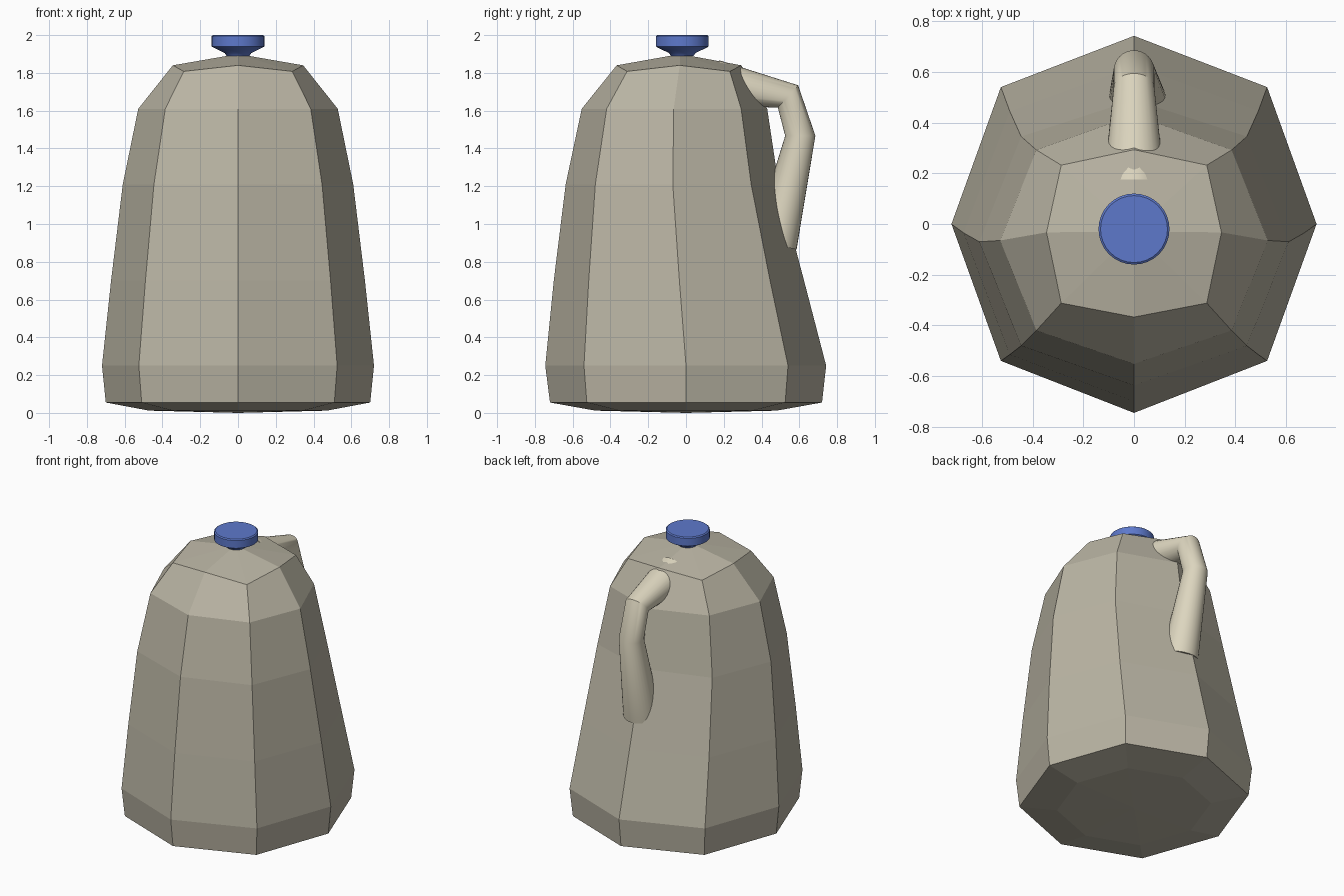
import bpy, bmesh, math
from mathutils import Vector

if "Cube" in bpy.data.objects:
    bpy.data.objects.remove(bpy.data.objects["Cube"])


def material(name, rgb):
    m = bpy.data.materials.new(name)
    m.diffuse_color = (*rgb, 1)
    m.use_nodes = True
    m.node_tree.nodes["Principled BSDF"].inputs["Base Color"].default_value = m.diffuse_color
    return m


def loft(name, rings, mat, start=None, end=None, smooth=False):
    """Skin a list of rings; each end closes to a point or with a flat face."""
    bm = bmesh.new()
    loops = [[bm.verts.new(p) for p in ring] for ring in rings]
    n = len(loops[0])
    for a, b in zip(loops, loops[1:]):
        for i in range(n):
            j = (i + 1) % n
            bm.faces.new((a[i], a[j], b[j], b[i]))
    for loop, tip in ((loops[0], start), (loops[-1], end)):
        if tip is None:
            bm.faces.new(loop)
        else:
            v = bm.verts.new(tip)
            for i in range(n):
                bm.faces.new((loop[i], loop[(i + 1) % n], v))
    bmesh.ops.recalc_face_normals(bm, faces=bm.faces)
    me = bpy.data.meshes.new(name)
    bm.to_mesh(me)
    bm.free()
    ob = bpy.data.objects.new(name, me)
    bpy.context.collection.objects.link(ob)
    me.materials.append(mat)
    if smooth:
        bpy.ops.object.select_all(action='DESELECT')
        ob.select_set(True)
        bpy.context.view_layer.objects.active = ob
        bpy.ops.object.shade_smooth_by_angle(angle=math.radians(35))
    return ob


def octagon(side_x, corner_x, y_front, y_fc, y_side, y_bc, y_back, z, z_corner):
    """Eight-sided body ring, symmetric in x."""
    half = [(corner_x, y_fc, z_corner), (side_x, y_side, z), (corner_x, y_bc, z_corner)]
    return ([(0, y_front, z)] + half + [(0, y_back, z)]
            + [(-x, y, h) for x, y, h in reversed(half)])


cream = material("cream", (0.72, 0.67, 0.52))
stone = material("stone", (0.49, 0.46, 0.37))
blue = material("blue", (0.11, 0.19, 0.60))

# Faceted jug body, flat shaded
body_rings = [
    (0.47, 0.345, -0.48, -0.35, 0, 0.35, 0.48, 0.012, 0.012),
    (0.70, 0.51, -0.72, -0.525, 0, 0.525, 0.72, 0.055, 0.055),
    (0.72, 0.525, -0.745, -0.54, 0, 0.54, 0.742, 0.25, 0.25),
    (0.672, 0.49, -0.70, -0.515, -0.035, 0.445, 0.625, 0.70, 0.70),
    (0.61, 0.445, -0.637, -0.48, -0.07, 0.345, 0.49, 1.21, 1.21),
    (0.528, 0.385, -0.552, -0.42, -0.065, 0.292, 0.43, 1.61, 1.61),
    (0.345, 0.287, -0.367, -0.312, -0.033, 0.232, 0.293, 1.84, 1.808),
]
loft("jug_body", [octagon(*r) for r in body_rings], stone,
     start=(0, 0, 0), end=(0, -0.03, 1.90))

# Tapered bent handle: centre and radius at each joint, rings mitred at the bends
joints = [
    (Vector((0, 0.175, 1.748)), 0.119, Vector((0, 1, 0))),
    (Vector((0, 0.54, 1.675)), 0.08, Vector((0, 0.74, -0.67))),
    (Vector((0, 0.605, 1.467)), 0.08, Vector((0, 0, -1))),
    (Vector((0.015, 0.47, 0.89)), 0.118, Vector((0, -0.21, -0.98))),
]
side = Vector((1, 0, 0))
handle_rings = []
for centre, r, tangent in joints:
    up = side.cross(tangent).normalized()
    handle_rings.append([
        centre + r * (math.cos(a) * side + math.sin(a) * up)
        for a in (2 * math.pi * k / 32 for k in range(32))])
loft("handle", handle_rings, cream, smooth=True)

# Round screw cap with a flared underside and a softened top rim
cap_profile = [(0.06, 1.89), (0.07, 1.905), (0.13, 1.934), (0.14, 1.94),
               (0.14, 1.994), (0.132, 2.0)]
cap_rings = [[(r * math.cos(a), -0.02 + r * math.sin(a), z)
              for a in (2 * math.pi * k / 32 for k in range(32))]
             for r, z in cap_profile]
loft("screw_cap", cap_rings, blue, smooth=True)
